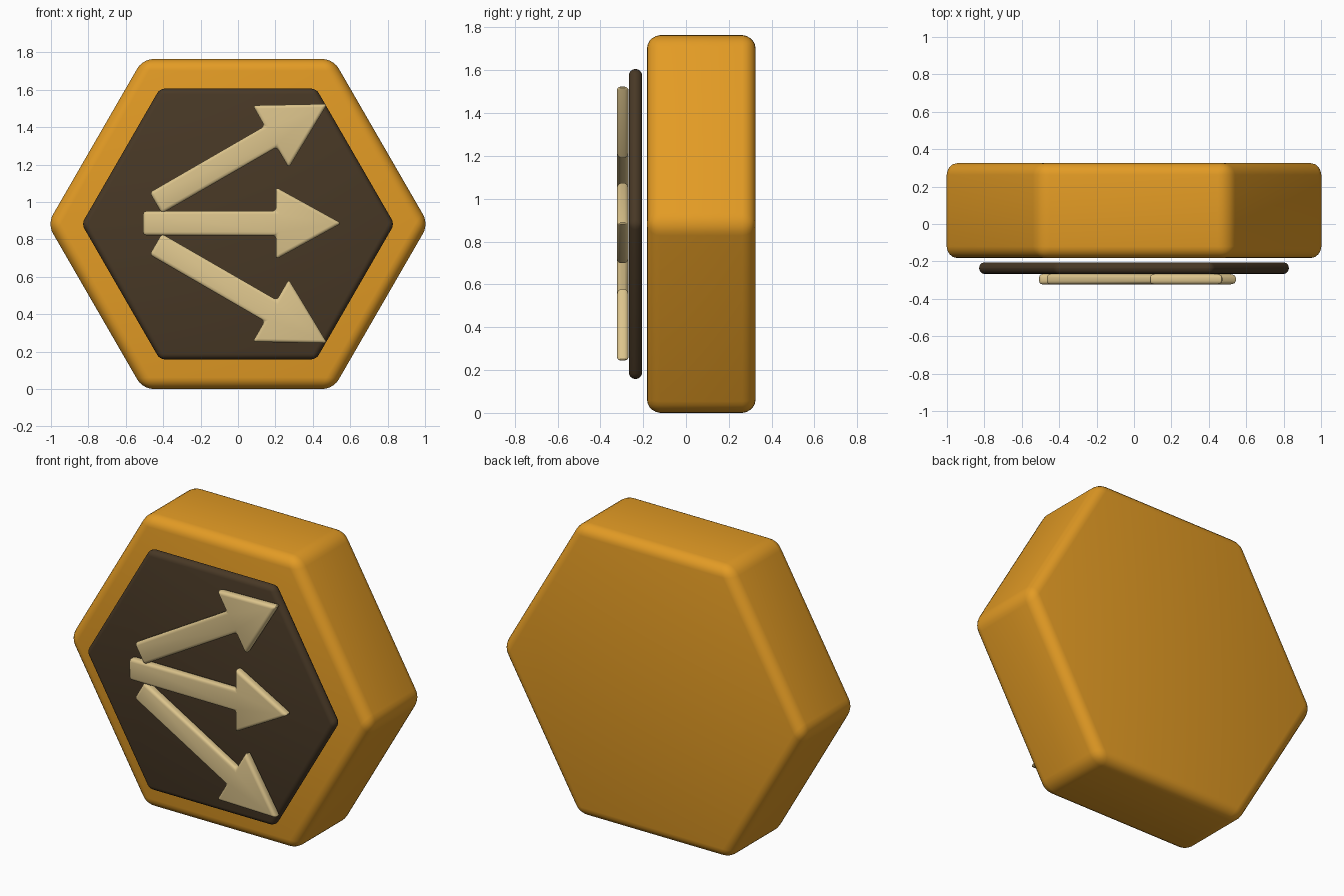
import bpy, math

if "Cube" in bpy.data.objects:
    bpy.data.objects.remove(bpy.data.objects["Cube"])

CZ = 0.882  # height of the badge centre


def material(name, rgb):
    m = bpy.data.materials.new(name)
    m.diffuse_color = (*rgb, 1)
    m.use_nodes = True
    m.node_tree.nodes["Principled BSDF"].inputs["Base Color"].default_value = m.diffuse_color
    return m


gold = material("gold", (0.77, 0.33, 0.018))
dark = material("dark_brown", (0.065, 0.040, 0.019))
cream = material("cream", (0.716, 0.552, 0.262))


def slab(name, outline, y0, y1, bevel, segments, mat):
    """Extrude an x-z outline from y0 (front) to y1 (back) and round all edges."""
    n = len(outline)
    verts = [(x, y, z) for y in (y0, y1) for x, z in outline]
    faces = [tuple(range(n)), tuple(range(2 * n - 1, n - 1, -1))]
    faces += [(i, i + n, (i + 1) % n + n, (i + 1) % n) for i in range(n)]
    me = bpy.data.meshes.new(name)
    me.from_pydata(verts, [], faces)
    me.materials.append(mat)
    ob = bpy.data.objects.new(name, me)
    bpy.context.collection.objects.link(ob)
    mod = ob.modifiers.new("rounded_edges", "BEVEL")
    mod.width, mod.segments, mod.limit_method = bevel, segments, "NONE"
    bpy.ops.object.select_all(action="DESELECT")
    ob.select_set(True)
    bpy.context.view_layer.objects.active = ob
    bpy.ops.object.modifier_apply(modifier=mod.name)
    bpy.ops.object.shade_smooth_by_angle(angle=math.radians(40))
    return ob


def hexagon(apothem):
    r = apothem / math.cos(math.pi / 6)
    return [(r * math.cos(i * math.pi / 3), CZ + r * math.sin(i * math.pi / 3))
            for i in range(6)]


def arrow(tail_x, tail_z, degrees):
    """Arrow outline starting at the middle of its tail."""
    a = math.radians(degrees)
    half = [(0, -0.065), (0.71, -0.065), (0.71, -0.193)]
    pts = half + [(1.06, 0)] + [(u, -v) for u, v in reversed(half)]
    return [(tail_x + u * math.cos(a) - v * math.sin(a),
             tail_z + u * math.sin(a) + v * math.cos(a)) for u, v in pts]


# Thick body and the dark plate floating in front of it
slab("hexagon_body", hexagon(0.882), -0.182, 0.325, 0.062, 5, gold)
slab("front_plate", hexagon(0.724), -0.267, -0.205, 0.03, 4, dark)

# Three arrows fanning out to the right
for name, x, dz, deg in (("upper_arrow", -0.44, 0.112, 30),
                         ("middle_arrow", -0.507, 0.004, 0),
                         ("lower_arrow", -0.44, -0.108, -30)):
    slab(name, arrow(x, CZ + dz, deg), -0.323, -0.268, 0.018, 3, cream)
